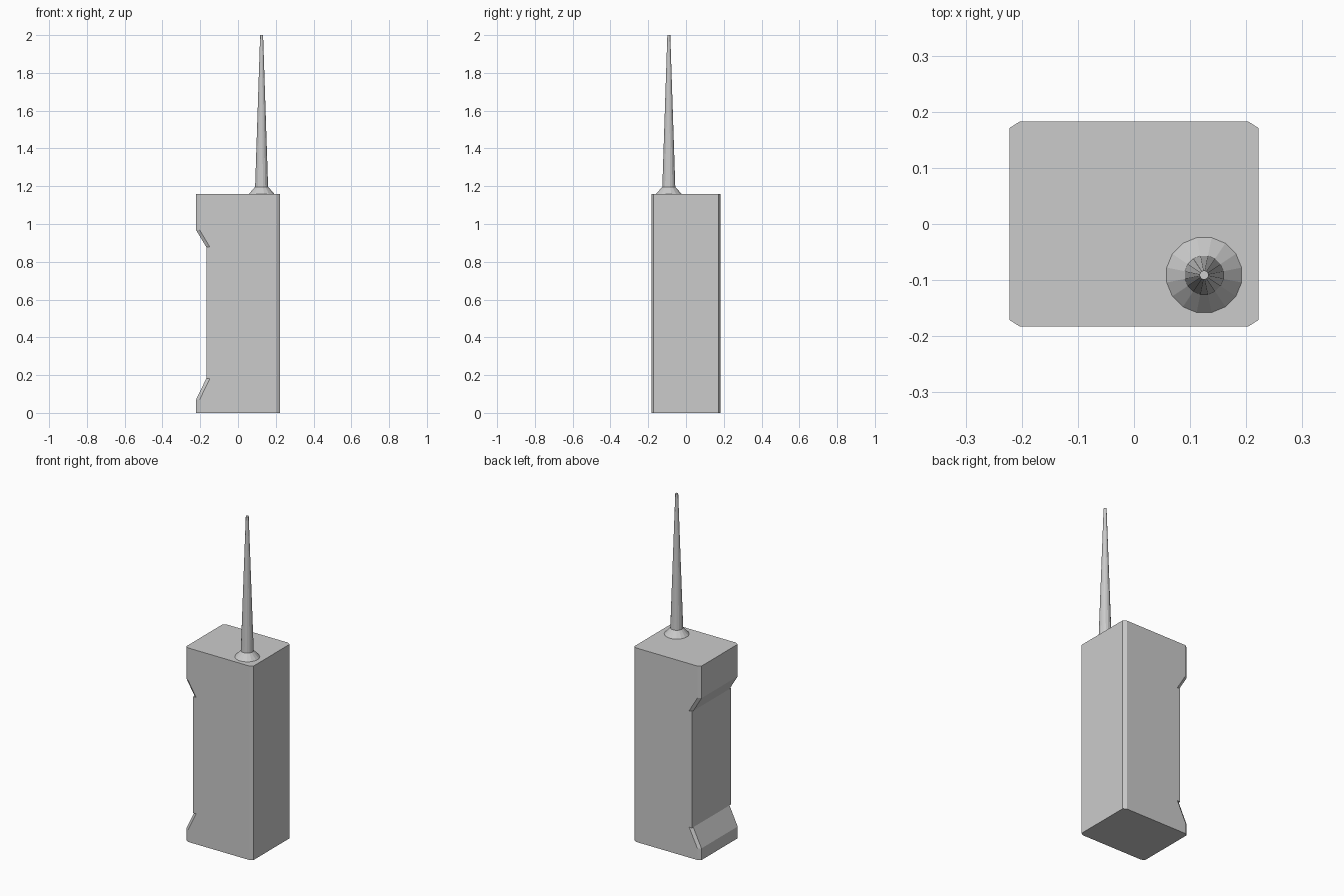
import bpy
import bmesh
import math
from mathutils import Matrix

if "Cube" in bpy.data.objects:
    bpy.data.objects.remove(bpy.data.objects["Cube"], do_unlink=True)

grey = bpy.data.materials.new("plain_grey")
grey.use_nodes = True
colour = (0.6, 0.6, 0.6, 1)
grey.diffuse_color = colour
grey.node_tree.nodes["Principled BSDF"].inputs["Base Color"].default_value = colour


def loft(name, rings):
    """Skin closed rings of equal length from bottom to top and cap the ends."""
    bm = bmesh.new()
    loops = [[bm.verts.new(p) for p in ring] for ring in rings]
    n = len(loops[0])
    for low, high in zip(loops, loops[1:]):
        for i in range(n):
            j = (i + 1) % n
            bm.faces.new((low[i], low[j], high[j], high[i]))
    bm.faces.new(loops[0][::-1])
    bm.faces.new(loops[-1])
    bmesh.ops.remove_doubles(bm, verts=bm.verts, dist=0.0002)
    bmesh.ops.recalc_face_normals(bm, faces=bm.faces)
    mesh = bpy.data.meshes.new(name)
    bm.to_mesh(mesh)
    bm.free()
    mesh.materials.append(grey)
    obj = bpy.data.objects.new(name, mesh)
    bpy.context.collection.objects.link(obj)
    return obj


HALF_X, HALF_Y, CUT_X, CUT_Y = 0.222, 0.183, 0.019, 0.012


def body_ring(z, side, bevel=1):
    """Rectangle with cut corners; the grip side sits at x = side."""
    cx, cy = CUT_X * bevel, CUT_Y * bevel
    return [(HALF_X - CUT_X, -HALF_Y, z), (HALF_X, CUT_Y - HALF_Y, z),
            (HALF_X, HALF_Y - CUT_Y, z), (HALF_X - CUT_X, HALF_Y, z),
            (side + cx, HALF_Y, z), (side, HALF_Y - cy, z),
            (side, cy - HALF_Y, z), (side + cx, -HALF_Y, z)]


# Handset body: cut corners, with a sharp-edged grip recess on the right side
GRIP = -0.168
loft("handset_body", [
    body_ring(0, -HALF_X), body_ring(0.07, -HALF_X),
    body_ring(0.182, GRIP), body_ring(0.182, GRIP, 0),
    body_ring(0.878, GRIP, 0), body_ring(0.878, GRIP),
    body_ring(0.968, -HALF_X), body_ring(1.16, -HALF_X)])


def circle(radius, z, sides=16):
    angles = [(i + 0.5) * math.tau / sides for i in range(sides)]
    return [(radius * math.cos(a), radius * math.sin(a), z) for a in angles]


# Antenna: sloped collar and long tapering mast
for name, rings in (
        ("antenna_collar", [circle(0.069, 1.159), circle(0.035, 1.197)]),
        ("antenna_mast", [circle(0.035, 1.197), circle(0.008, 2)])):
    part = loft(name, rings)
    part.data.transform(Matrix.Translation((0.125, -0.091, 0)))
